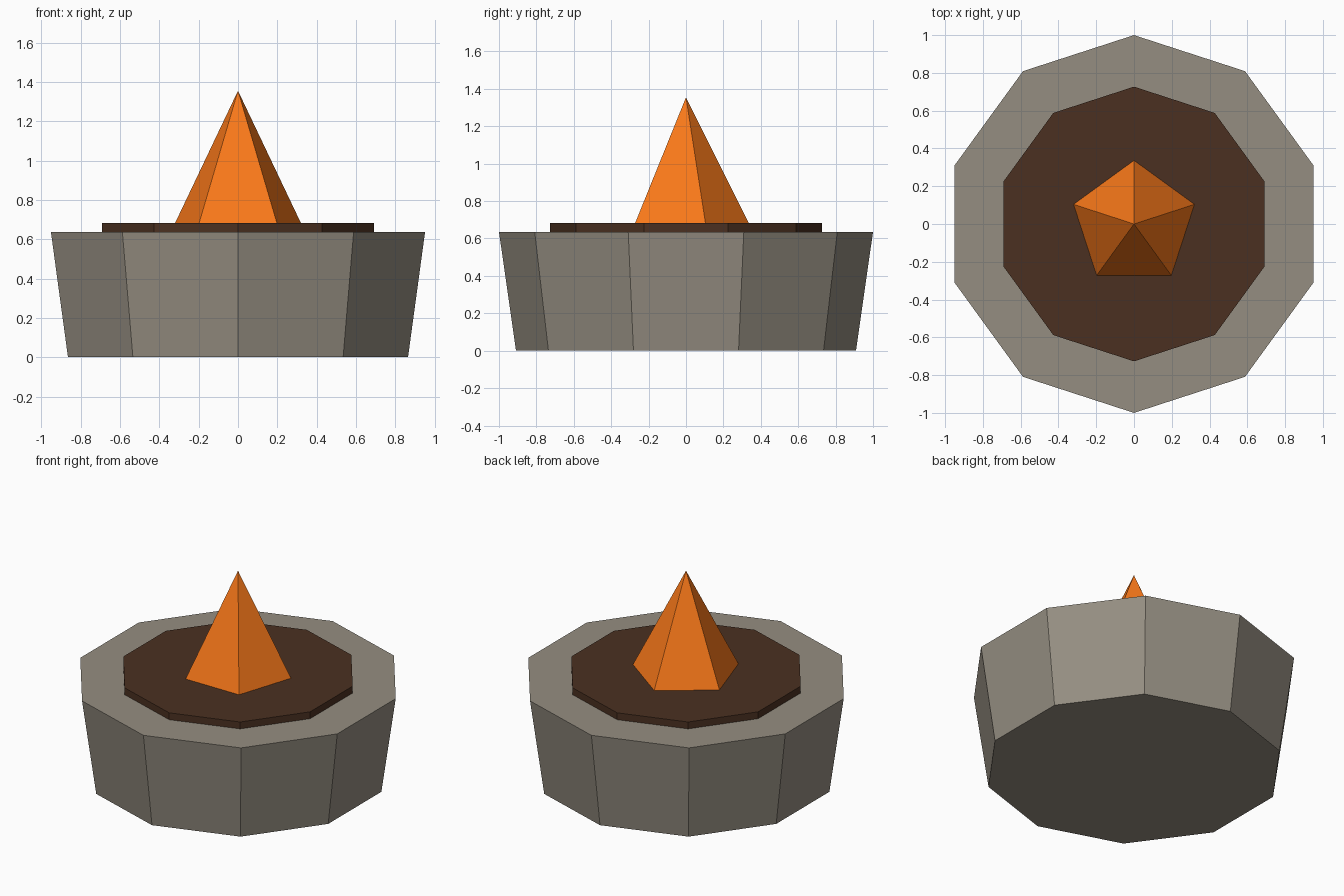
import bpy, bmesh, math

if "Cube" in bpy.data.objects:
    bpy.data.objects.remove(bpy.data.objects["Cube"])


def prism(name, sides, r_bottom, r_top, z0, z1, color):
    """Flat-sided tapered prism (or pyramid) with one corner facing +y."""
    def ring(r, z):
        return [bm.verts.new((r * math.sin(a), r * math.cos(a), z))
                for a in (2 * math.pi * i / sides for i in range(sides))]

    bm = bmesh.new()
    low = ring(r_bottom, z0)
    bm.faces.new(low)
    if r_top > 0:
        high = ring(r_top, z1)
        bm.faces.new(high)
        for i in range(sides):
            j = (i + 1) % sides
            bm.faces.new((low[i], low[j], high[j], high[i]))
    else:
        tip = bm.verts.new((0, 0, z1))
        for i in range(sides):
            bm.faces.new((low[i], low[(i + 1) % sides], tip))
    bmesh.ops.recalc_face_normals(bm, faces=bm.faces)
    mesh = bpy.data.meshes.new(name)
    bm.to_mesh(mesh)
    bm.free()
    mat = bpy.data.materials.new(name + "_color")
    mat.diffuse_color = (*color, 1)
    mat.use_nodes = True
    mat.node_tree.nodes["Principled BSDF"].inputs["Base Color"].default_value = mat.diffuse_color
    mesh.materials.append(mat)
    obj = bpy.data.objects.new(name, mesh)
    bpy.context.collection.objects.link(obj)
    return obj


# Stone basin, slightly wider at the top
prism("stone_base", 10, 0.909, 1.0, 0.0, 0.636, (0.30, 0.27, 0.22))
# Dark bed sunk into the stone
prism("ember_bed", 10, 0.727, 0.727, 0.591, 0.682, (0.07, 0.03, 0.015))
# Flame rising out of the bed
prism("flame", 5, 0.364, 0.0, 0.627, 1.355, (0.95, 0.19, 0.01))
